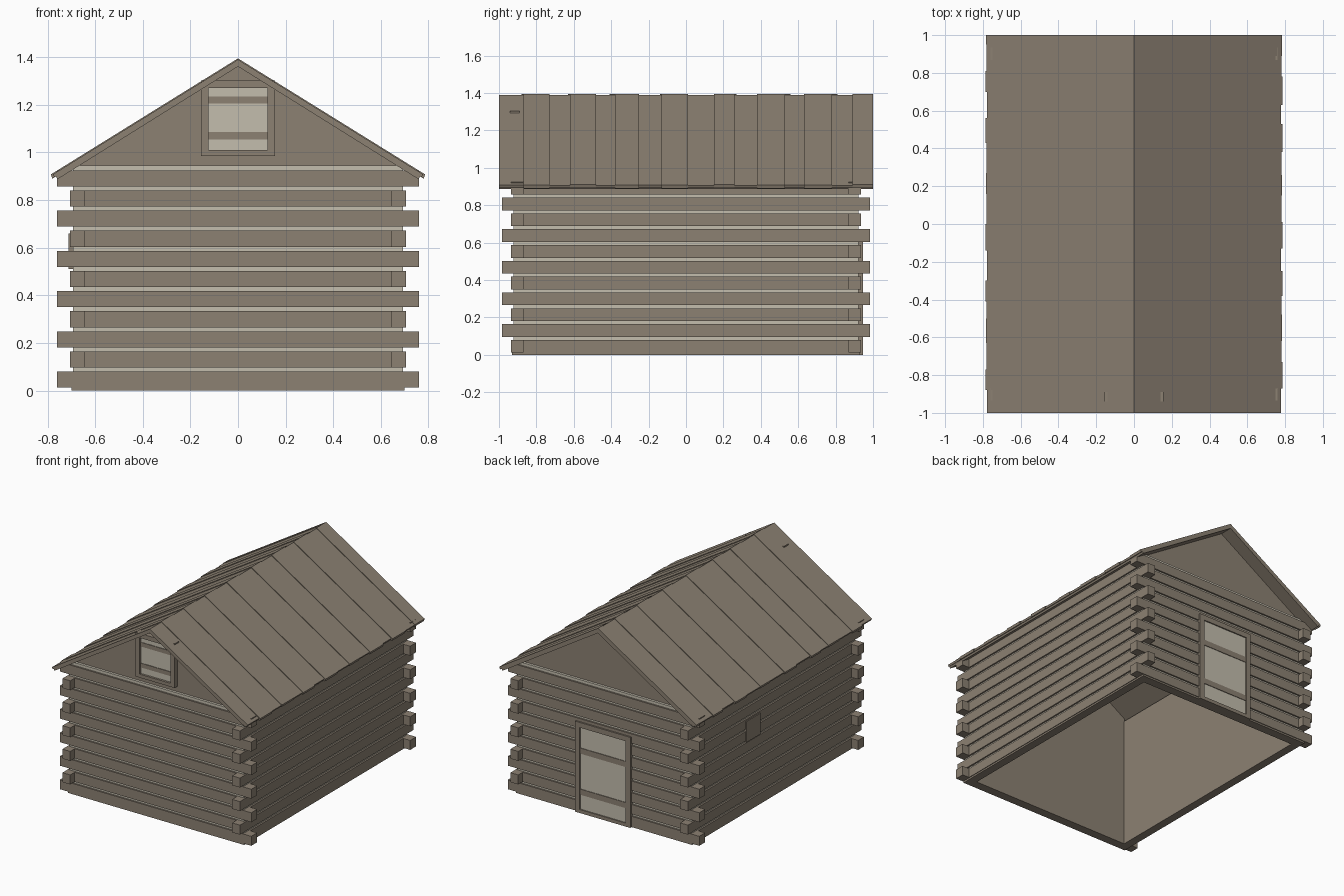
import bpy

cube = bpy.data.objects.get("Cube")
if cube:
    bpy.data.objects.remove(cube, do_unlink=True)


def material(name, rgb):
    mat = bpy.data.materials.new(name)
    mat.use_nodes = True
    mat.diffuse_color = (*rgb, 1)
    bsdf = next(n for n in mat.node_tree.nodes if n.type == 'BSDF_PRINCIPLED')
    bsdf.inputs["Base Color"].default_value = (*rgb, 1)
    bsdf.inputs["Roughness"].default_value = 0.9
    return mat


wood = material("weathered brown wood", (0.262, 0.219, 0.170))
pale = material("pale plaster", (0.55, 0.51, 0.42))


def prism(name, outline, y0, y1, mat=wood):
    """Extrude an outline in the xz plane from y0 to y1."""
    if sum(a[0] * b[1] - b[0] * a[1] for a, b in zip(outline, outline[1:] + outline[:1])) < 0:
        outline = outline[::-1]
    y0, y1 = min(y0, y1), max(y0, y1)
    n = len(outline)
    verts = [(x, y, z) for y in (y0, y1) for x, z in outline]
    faces = [tuple(range(n)), tuple(range(2 * n - 1, n - 1, -1))]
    faces += [(i, i + n, (i + 1) % n + n, (i + 1) % n) for i in range(n)]
    mesh = bpy.data.meshes.new(name)
    mesh.from_pydata(verts, [], faces)
    mesh.materials.append(mat)
    obj = bpy.data.objects.new(name, mesh)
    bpy.context.scene.collection.objects.link(obj)
    return obj


def box(name, x, y, z, mat=wood):
    return prism(name, [(x[0], z[0]), (x[1], z[0]), (x[1], z[1]), (x[0], z[1])], *y, mat)


RIDGE, SLOPE, EAVE = 1.395, 0.62, 0.78


def roof_z(x, drop=0.0):
    return RIDGE - drop - SLOPE * abs(x)


# Log courses: long ends alternate between the end walls and the side walls
PITCH, ROWS = 0.0845, 11
for i in range(ROWS):
    z = (PITCH * i + 0.012, PITCH * i + 0.08)
    end_x = 0.76 if i % 2 == 0 else 0.65
    end_y = 0.985 if i % 2 else 0.875
    for s, end, side in ((-1, "front", "right"), (1, "back", "left")):
        box(f"{end}_log", (-end_x, end_x), (s * 0.868, s * 0.935), z)
        box(f"{side}_log", sorted((s * 0.643, s * 0.705)), (-end_y, end_y), z)

for s, end, side in ((-1, "front", "right"), (1, "back", "left")):
    # Plaster between the logs
    box(f"{end}_chinking", (-0.693, 0.693), (s * 0.88, s * 0.923), (0.012, 0.945), pale)
    box(f"{side}_chinking", sorted((s * 0.65, s * 0.693)), (-0.9, 0.9), (0.012, 0.93), pale)
    # Sill under the first course
    box(f"{end}_sill", (-0.7, 0.7), (s * 0.868, s * 0.93), (0, 0.013))
    box(f"{side}_sill", sorted((s * 0.643, s * 0.7)), (-0.93, 0.93), (0, 0.013))
    # Inner lining, with the end walls rising into the gables
    w = 0.645
    prism(f"{end}_lining", [(-w, 0), (w, 0), (w, roof_z(w, 0.03)),
                            (0, roof_z(0, 0.03)), (-w, roof_z(w, 0.03))],
          s * 0.865, s * 0.885)
    box(f"{side}_lining", sorted((s * 0.64, s * 0.652)), (-0.87, 0.87), (0, 0.94))
    # Gable board
    w = 0.69
    prism(f"{end}_gable", [(-w, 0.945), (w, 0.945), (0, roof_z(0, 0.025))],
          s * 0.88, s * 0.905)

# Roof deck
for s, side in ((-1, "right"), (1, "left")):
    e = EAVE - 0.01
    prism(f"{side}_roof_deck", [(0, roof_z(0, 0.008)), (s * e, roof_z(e, 0.008)),
                                (s * (e - 0.012), roof_z(e, 0.03)), (0, roof_z(0, 0.034))],
          -1, 1)

# Roof boards, alternately raised and slightly uneven at the eaves
joints = {
    1: (-1, -0.87, -0.73, -0.62, -0.48, -0.38, -0.25, -0.13, 0.01, 0.15,
        0.26, 0.38, 0.53, 0.63, 0.78, 0.89, 1),
    -1: (-1, -0.88, -0.77, -0.63, -0.5, -0.41, -0.3, -0.14, 0, 0.16,
         0.27, 0.43, 0.56, 0.7, 0.81, 0.95, 1),
}
for s, side in ((-1, "right"), (1, "left")):
    for i, (a, b) in enumerate(zip(joints[s], joints[s][1:])):
        e = EAVE + 0.006 * (i % 2) - 0.003 * (i % 3 == 0)
        drop = 0.005 * ((i + 1) % 2)
        prism(f"{side}_roof_board", [(0, roof_z(0, drop)), (s * e, roof_z(e, drop)),
                                     (s * (e - 0.006), roof_z(e, 0.018)), (0, roof_z(0, 0.018))],
              a, b)


def planked_opening(name, s, half, z0, z1, rim, back, face, frame, planks, battens):
    """Framed planked panel on the front (s=-1) or back (s=1) wall."""
    inner = half - rim
    for x in ((-half, -inner), (inner, half)):
        box(f"{name}_jamb", x, (s * back, s * frame), (z0, z1))
    for z in ((z0, z0 + 0.025), (z1 - rim, z1)):
        box(f"{name}_rail", (-inner, inner), (s * back, s * frame), z)
    for i, (a, b) in enumerate(zip(planks, planks[1:])):
        box(f"{name}_plank", (a, b), (s * back, s * (face - 0.001 * (i % 2))),
            (z0 + 0.02, z1 - rim), pale)
    for z in battens:
        box(f"{name}_batten", (-inner, inner), (s * back, s * (face + 0.004)), z)


planked_opening("window", -1, 0.155, 0.985, 1.303, 0.032, 0.89, 0.925, 0.94,
                (-0.123, -0.075, -0.022, 0.028, 0.075, 0.123),
                ((1.055, 1.085), (1.205, 1.235)))
planked_opening("door", 1, 0.22, 0, 0.65, 0.037, 0.9, 0.938, 0.946,
                (-0.183, -0.06, 0.06, 0.14, 0.183),
                ((0.13, 0.17), (0.425, 0.465)))

# Small shutter on the side wall
box("side_shutter", (-0.712, -0.66), (0.17, 0.33), (0.51, 0.66))
